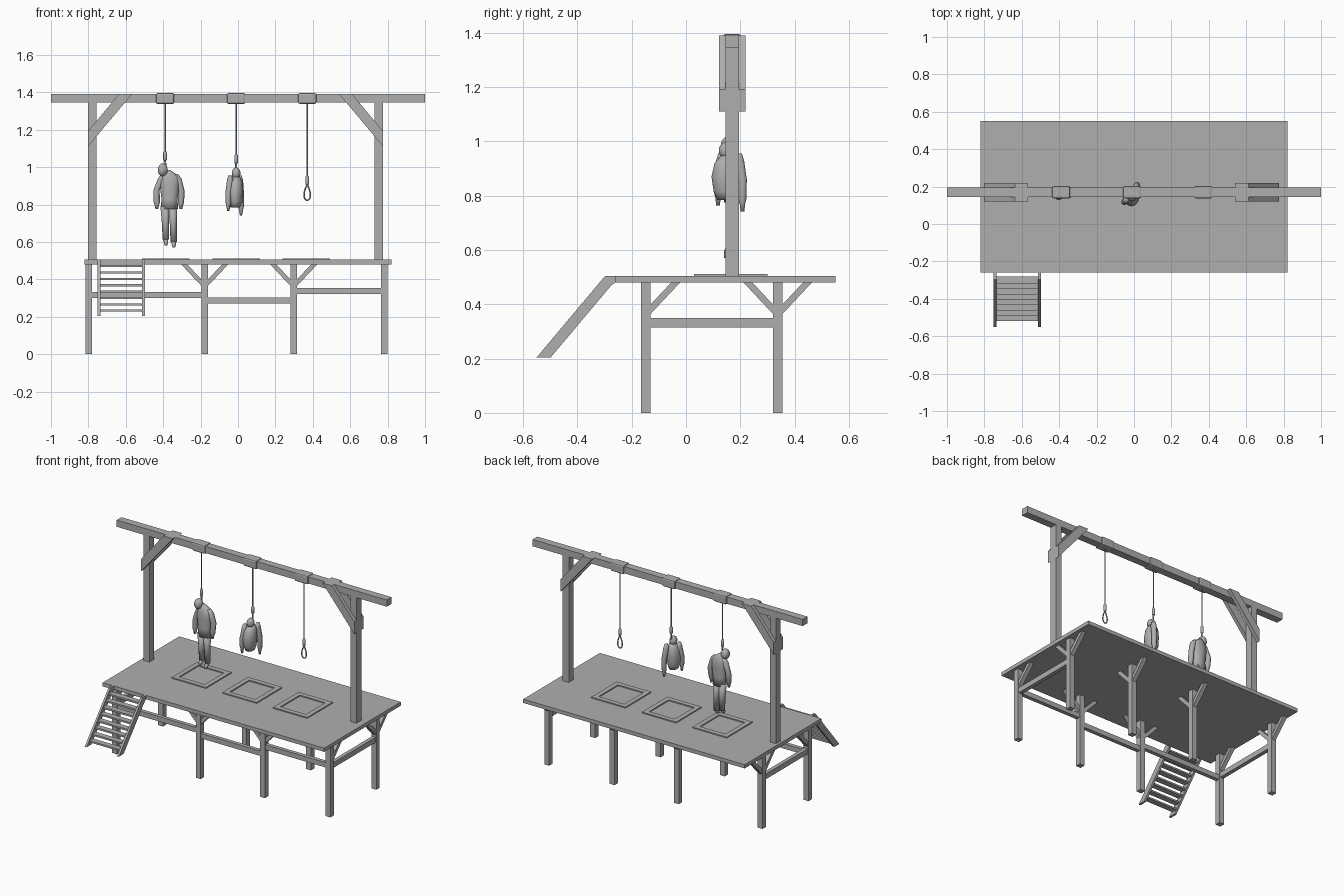
import bpy, bmesh, math
from mathutils import Vector

if "Cube" in bpy.data.objects:
    bpy.data.objects.remove(bpy.data.objects["Cube"])

grey = bpy.data.materials.new("plain grey")
grey.use_nodes = True
grey.diffuse_color = (0.43, 0.43, 0.43, 1)
grey.node_tree.nodes["Principled BSDF"].inputs["Base Color"].default_value = (0.43, 0.43, 0.43, 1)


def finish(name, bm, smooth=False):
    bmesh.ops.recalc_face_normals(bm, faces=bm.faces)
    me = bpy.data.meshes.new(name)
    bm.to_mesh(me)
    bm.free()
    me.materials.append(grey)
    ob = bpy.data.objects.new(name, me)
    bpy.context.collection.objects.link(ob)
    if smooth:
        for p in me.polygons:
            p.use_smooth = True
    return ob


def box(name, x, y, z):
    """Box from (low, high) ranges."""
    bm = bmesh.new()
    bmesh.ops.create_cube(bm, size=1)
    for v in bm.verts:
        for i, r in enumerate((x, y, z)):
            v.co[i] = r[0] if v.co[i] < 0 else r[1]
    return finish(name, bm)


def plank(name, profile, axis, low, high):
    """Extrude a profile of (horizontal, z) points along axis x or y."""
    bm = bmesh.new()
    verts = [bm.verts.new((low, a, z) if axis == "x" else (a, low, z)) for a, z in profile]
    face = bm.faces.new(verts)
    new = bmesh.ops.extrude_face_region(bm, geom=[face])["geom"]
    step = Vector((high - low, 0, 0)) if axis == "x" else Vector((0, high - low, 0))
    bmesh.ops.translate(bm, vec=step, verts=[g for g in new if isinstance(g, bmesh.types.BMVert)])
    return finish(name, bm)


def loft(name, rings, sides=12):
    """Smooth body through rings (x, y, z, half width, half depth)."""
    bm = bmesh.new()
    loops = []
    for x, y, z, rx, ry in rings:
        angles = [math.tau * i / sides for i in range(sides)]
        loops.append([bm.verts.new((x + rx * math.cos(a), y + ry * math.sin(a), z)) for a in angles])
    for a, b in zip(loops, loops[1:]):
        for i in range(sides):
            j = (i + 1) % sides
            bm.faces.new((a[i], a[j], b[j], b[i]))
    bm.faces.new(loops[0])
    bm.faces.new(loops[-1])
    return finish(name, bm, True)


def ball(name, centre, size):
    bm = bmesh.new()
    bmesh.ops.create_uvsphere(bm, u_segments=14, v_segments=10, radius=1)
    for v in bm.verts:
        v.co = Vector(centre) + v.co * Vector(size)
    return finish(name, bm, True)


def rope(name, points, radius, cyclic=False):
    cu = bpy.data.curves.new(name, "CURVE")
    cu.dimensions = "3D"
    cu.bevel_depth = radius
    cu.bevel_resolution = 2
    cu.use_fill_caps = True
    sp = cu.splines.new("POLY")
    sp.points.add(len(points) - 1)
    for p, co in zip(sp.points, points):
        p.co = (*co, 1)
    sp.use_cyclic_u = cyclic
    cu.materials.append(grey)
    ob = bpy.data.objects.new(name, cu)
    bpy.context.collection.objects.link(ob)


# Platform
TOP, UNDER = 0.505, 0.48
box("deck", (-0.82, 0.82), (-0.26, 0.55), (UNDER, TOP))

# Legs with their angled braces
legs = [-0.798, -0.178, 0.298, 0.782]
FRONT, BACK, H = -0.148, 0.338, 0.018


def brace(name, at, side, axis, across):
    s = at + side * H
    shape = [(s, 0.365), (s, 0.4), (s + side * 0.075, UNDER), (s + side * 0.108, UNDER)]
    plank(name, shape, axis, across - 0.014, across + 0.014)


for x in legs:
    corner = abs(x) > 0.5
    for y, row in ((FRONT, "front"), (BACK, "back")):
        box(row + "_leg", (x - H, x + H), (y - H, y + H), (0, UNDER))
        if row == "back":
            for s in (-1, 1):
                brace("back_leg_brace", y, s, "x", x)
        elif corner:
            brace("front_leg_brace", y, 1, "x", x)
        else:
            for s in (-1, 1):
                brace("front_leg_brace", x, s, "y", y)

# Rails between legs
for a, b, z in zip(legs, legs[1:], (0.3, 0.27, 0.322)):
    box("front_rail", (a + H, b - H), (FRONT - 0.013, FRONT + 0.013), (z, z + 0.033))
for x in (legs[0], legs[-1]):
    box("end_rail", (x - 0.013, x + 0.013), (FRONT + H, BACK - H), (0.315, 0.35))

# Stairs
side_shape = [(-0.55, 0.205), (-0.498, 0.205), (-0.275, 0.47), (-0.26, UNDER), (-0.26, TOP), (-0.298, TOP)]
for x in (-0.75, -0.512):
    plank("stair_side", side_shape, "x", x, x + 0.014)
for i in range(8):
    z = 0.232 + i * 0.034
    y = -0.522 + (z - 0.205) * 0.84
    box("stair_tread", (-0.737, -0.511), (y - 0.02, y + 0.018), (z - 0.005, z + 0.006))

# Raised trapdoor frames
for x in (-0.385, -0.01, 0.365):
    w, d, e = 0.127, 0.135, 0.033
    for s in (-1, 1):
        xs = sorted((x + s * w, x + s * (w - e)))
        ys = sorted((0.165 + s * d, 0.165 + s * (d - e)))
        box("trapdoor_frame_side", xs, (0.165 - d, 0.165 + d), (TOP, TOP + 0.007))
        box("trapdoor_frame_end", (x - w + e, x + w - e), ys, (TOP, TOP + 0.007))

# Posts, top beam and paired knee braces
CY = 0.17
box("top_beam", (-1, 1), (CY - 0.025, CY + 0.025), (1.345, 1.39))
for s, outer in ((-1, 0.802), (1, 0.776)):
    box("post", sorted((s * outer, s * (outer - 0.045))), (CY - 0.025, CY + 0.025), (TOP, 1.345))
    knee = [(s * outer, 1.11), (s * outer, 1.192), (s * (outer - 0.165), 1.39), (s * (outer - 0.235), 1.39)]
    for y in (CY - 0.049, CY + 0.025):
        plank("knee_brace", knee, "y", y, y + 0.024)

# Rope wraps, ropes and knots
for x, knot in ((-0.39, 1.035), (-0.01, 1.02), (0.37, 0.905)):
    wrap = box("rope_wrap", (x - 0.049, x + 0.049), (CY - 0.033, CY + 0.033), (1.338, 1.396))
    bev = wrap.modifiers.new("round", "BEVEL")
    bev.width, bev.segments = 0.009, 2
    rope("hanging_rope", [(x, CY, 1.34), (x, CY, knot)], 0.004)
    loft("rope_knot", [(x, CY, knot + t, r, r) for t, r in ((0, 0.007), (0.006, 0.01), (0.042, 0.01), (0.048, 0.006))])

# Empty loop
loop = []
for i in range(24):
    t = math.tau * i / 24
    loop.append((0.37 + 0.022 * math.sin(t) * math.sin(t / 2), CY, 0.865 + 0.042 * math.cos(t)))
rope("rope_loop", loop, 0.004, True)

# Full-length clothed figure
X = -0.39
rope("tall_figure_rope", [(X, CY, 1.035), (X + 0.008, CY, 0.955)], 0.005)
ball("tall_figure_head", (X - 0.012, 0.158, 0.985), (0.027, 0.03, 0.035))
loft("tall_figure_coat", [
    (-0.367, CY, 0.775, 0.046, 0.03), (-0.366, CY, 0.83, 0.043, 0.028),
    (-0.366, CY, 0.9, 0.052, 0.032), (-0.364, CY, 0.945, 0.055, 0.03),
    (-0.37, CY, 0.968, 0.032, 0.022), (-0.377, CY, 0.985, 0.013, 0.013)])
for s, hand in ((-1, -0.434), (1, -0.305)):
    sx = -0.365 + s * 0.045
    elbow = hand + s * 0.002
    loft("tall_figure_arm", [
        (hand, 0.166, 0.775, 0.007, 0.008), (hand, 0.166, 0.8, 0.013, 0.012),
        (hand, 0.167, 0.812, 0.017, 0.017), (elbow, 0.175, 0.875, 0.017, 0.018),
        (sx, CY, 0.94, 0.018, 0.02), (sx - s * 0.012, CY, 0.962, 0.012, 0.014)], 10)
    lx = -0.37 + s * 0.021
    low = 0.612 if s < 0 else 0.6
    loft("tall_figure_leg", [
        (lx + 0.005, CY, low, 0.017, 0.02), (lx + 0.003, CY, 0.7, 0.019, 0.021),
        (lx, CY, 0.79, 0.024, 0.026)], 10)
    loft("tall_figure_foot", [
        (lx + 0.006, 0.15, low - 0.03, 0.007, 0.011), (lx + 0.006, 0.158, low - 0.012, 0.012, 0.018),
        (lx + 0.005, CY, low + 0.012, 0.011, 0.013)], 10)

# Half-length clothed figure
rope("short_figure_rope", [(-0.01, CY, 1.02), (-0.01, 0.165, 0.94)], 0.005)
ball("short_figure_head", (-0.01, 0.148, 0.967), (0.024, 0.027, 0.031))
loft("short_figure_coat", [
    (-0.015, 0.15, 0.785, 0.026, 0.035), (-0.015, 0.148, 0.815, 0.038, 0.046),
    (-0.014, 0.146, 0.87, 0.042, 0.052), (-0.012, 0.15, 0.92, 0.036, 0.045),
    (-0.01, 0.155, 0.95, 0.02, 0.025)])
for hx, hy, sx, sy, low in ((-0.052, 0.118, -0.042, 0.13, 0.765), (0.016, 0.208, 0.01, 0.195, 0.742)):
    loft("short_figure_arm", [
        (hx, hy, low, 0.006, 0.007), (hx, hy, low + 0.03, 0.011, 0.011),
        (hx, hy, low + 0.045, 0.015, 0.015), (hx, hy, 0.86, 0.016, 0.017),
        (sx, sy, 0.93, 0.017, 0.02), (sx, sy, 0.955, 0.01, 0.012)], 10)
